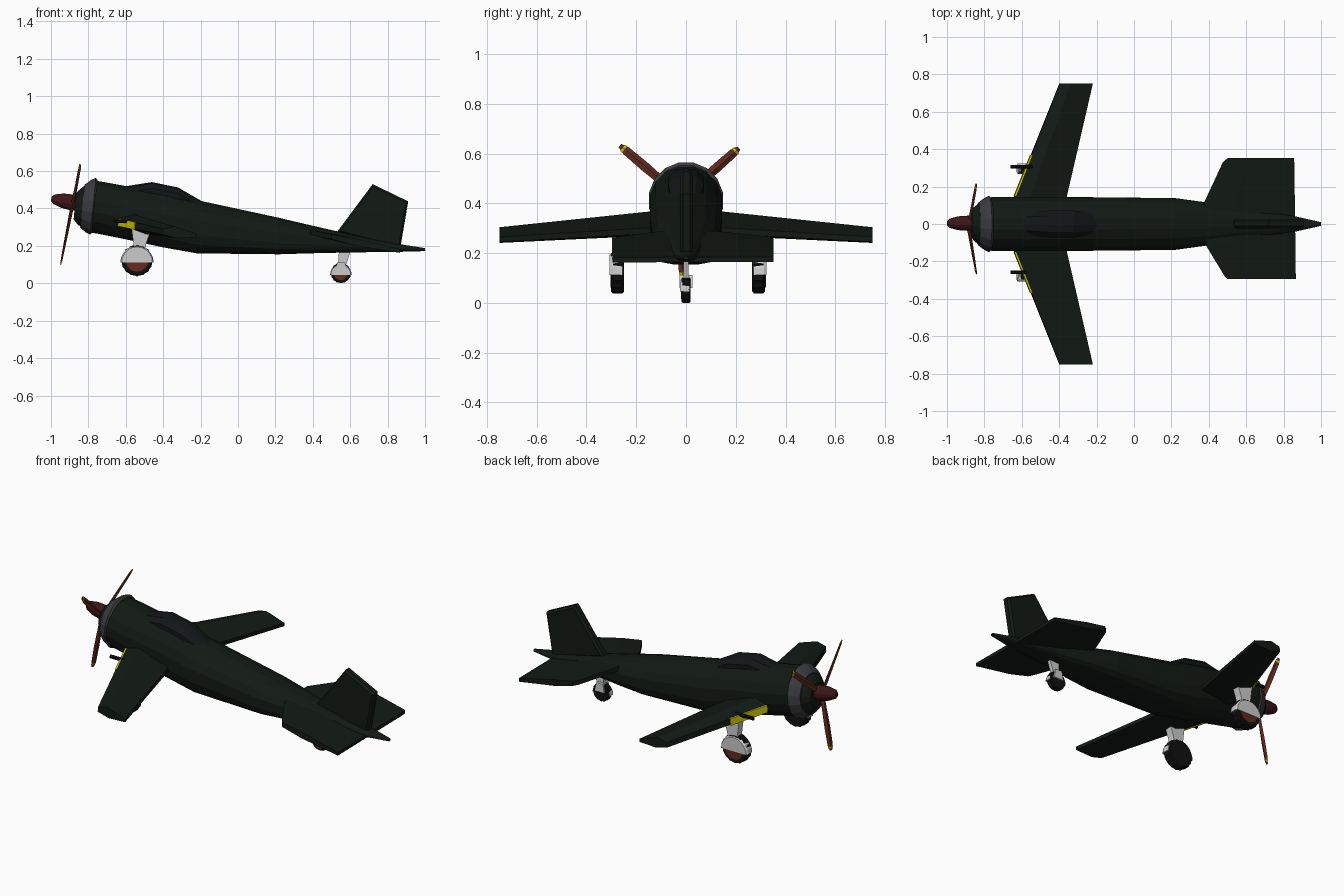
import bpy, bmesh, math
from mathutils import Vector

if "Cube" in bpy.data.objects:
    bpy.data.objects.remove(bpy.data.objects["Cube"])


def mat(name, r, g, b):
    m = bpy.data.materials.new(name)
    m.diffuse_color = (r, g, b, 1)
    m.use_nodes = True
    m.node_tree.nodes["Principled BSDF"].inputs["Base Color"].default_value = m.diffuse_color
    return m


GREEN = mat("dark_green", .006, .010, .007)
GLASS = mat("dark_glass", .006, .008, .008)
RING = mat("ring_grey", .045, .045, .05)
BROWN = mat("brown", .13, .024, .013)
RED = mat("dark_red", .05, .008, .010)
YELLOW = mat("yellow", .65, .60, .0)
BLACK = mat("rubber", .005, .005, .005)


def loft(name, rings, material=None):
    """Skin a list of equal-length point rings and cap both ends."""
    bm = bmesh.new()
    rows = [[bm.verts.new(p) for p in ring] for ring in rings]
    n = len(rows[0])
    for a, b in zip(rows, rows[1:]):
        for i in range(n):
            j = (i + 1) % n
            bm.faces.new((a[i], a[j], b[j], b[i]))
    bm.faces.new(rows[0])
    bm.faces.new(rows[-1][::-1])
    bmesh.ops.recalc_face_normals(bm, faces=bm.faces)
    me = bpy.data.meshes.new(name)
    bm.to_mesh(me)
    bm.free()
    ob = bpy.data.objects.new(name, me)
    bpy.context.collection.objects.link(ob)
    if material:
        me.materials.append(material)
    return ob


def section(x, top, bottom, half, power=1.0, n=16, shear=0.0, y0=0.0):
    """Rounded fuselage ring; power below 1 squares the lower corners."""
    zc, h, ring = (top + bottom) / 2, (top - bottom) / 2, []
    for i in range(n):
        a = 2 * math.pi * (i + .5) / n
        c, s = math.cos(a), math.sin(a)
        p = power if s < 0 else 1
        s2 = math.copysign(abs(s) ** p, s) / math.cos(math.pi / n)
        c2 = math.copysign(abs(c) ** p, c)
        s2 = max(-1, min(1, s2))
        ring.append((x + shear * h * s2, y0 + half * c2, zc + h * s2))
    return ring


# Fuselage
loft("fuselage", [section(*s) for s in [
    (-.79, .545, .272, .143), (-.75, .547, .265, .147), (-.60, .52, .235, .147, .9),
    (-.40, .49, .192, .146, .8), (-.22, .445, .16, .145, .7), (.22, .35, .155, .14, .6),
    (.38, .312, .16, .118, .6), (.60, .262, .165, .08, .7), (.86, .21, .168, .042, .8),
    (1.0, .188, .172, .01)]], GREEN)

# Canopy bump
loft("canopy", [section(x, t, t - .1, w, 1, 10) for x, t, w in [
    (-.60, .519, .06), (-.46, .541, .075), (-.32, .512, .075), (-.19, .437, .06)]], GLASS)

# Cowl ring and engine cone
def disc(x, r):
    return section(x, .412 + r, .412 - r, r, shear=.1)


loft("cowl_ring", [disc(-.832, .115), disc(-.80, .14), disc(-.775, .152), disc(-.765, .14)], RING)
loft("engine_cone", [disc(-.872, .07), disc(-.85, .095), disc(-.82, .118)], GREEN)

# Spinner
loft("spinner", [section(x, z + r, z - r, r, 1, 12, .2, .004) for x, z, r in [
    (-.998, .452, .012), (-.985, .45, .025), (-.94, .442, .038), (-.885, .432, .042),
    (-.85, .425, .035)]], RED)

# Propeller blades with painted tip bands
HUB = Vector((-.885, -.015, .42))
TIPS = [(-.843, -.265, .632), (-.843, .212, .622), (-.948, -.012, .10)]


def blade_part(name, tip, cuts, material):
    d = Vector(tip) - HUB
    u = d.normalized()
    across = u.cross(Vector((1, 0, 0))).normalized()
    across = (across + .25 * u.cross(across)).normalized()
    thick = u.cross(across)
    rings = []
    for t, w, k in cuts:
        c = HUB + d * t
        rings.append([c + across * w, c + thick * k, c - across * w, c - thick * k])
    loft(name, rings, material)


for n, tip in enumerate(TIPS):
    blade_part(f"propeller_blade_{n}", tip, [(0, .012, .01), (.2, .016, .009), (.6, .02, .007),
                                             (.9, .018, .005), (1, .009, .003)], BROWN)
    blade_part(f"blade_band_{n}", tip, [(.93, .0175, .006), (.96, .0155, .005)], YELLOW)


# Wings
def lerp(a, b, t):
    return a + (b - a) * t


ROOT = [(-.66, .315), (-.655, .35), (-.57, .372), (-.37, .305), (-.37, .28), (-.56, .272)]
TIP = [(-.40, .26), (-.397, .29), (-.34, .304), (-.22, .265), (-.22, .245), (-.33, .241)]


def wing_ring(y):
    t = (abs(y) - .1) / .65
    return [(lerp(a[0], b[0], t), y, lerp(a[1], b[1], t)) for a, b in zip(ROOT, TIP)]


for side, label in ((1, "left"), (-1, "right")):
    loft(f"{label}_wing", [wing_ring(side * y) for y in (.1, .42, .75)], GREEN)
    # Yellow leading edge stripe
    rings = []
    for y in (.15, .37):
        bot, top = wing_ring(side * y)[:2]
        rings.append([(bot[0] - .004, bot[1], bot[2] - .005), (top[0] - .004, top[1], top[2] + .002),
                      (top[0] + .02, top[1], top[2]), (bot[0] + .02, bot[1], bot[2])])
    loft(f"{label}_leading_stripe", rings, YELLOW)
    # Gun barrel
    loft(f"{label}_gun", [section(x, .342, .322, .01, 1, 8, 0, .305 if side > 0 else -.257)
                          for x in (-.66, -.54)], BLACK)


# Tailplane, sloping down towards the back
def tail_ring(y, x0, x1):
    def z(x):
        return .292 - .225 * (x - .38)
    xm = lerp(x0, x1, .35)
    return [(x0, y, z(x0) - .004), (xm, y, z(xm) + .003), (x1, y, z(x1)),
            (x1, y, z(x1) - .02), (xm, y, z(xm) - .035), (x0, y, z(x0) - .03)]


loft("tailplane", [tail_ring(*r) for r in [(-.295, .50, .865), (-.28, .485, .865),
     (-.115, .385, .863), (.115, .375, .86), (.33, .475, .857), (.352, .50, .855)]], GREEN)

# Tail fin: horizontal slices of a tapered slab
FIN = [(.53, .275), (.72, .53), (.91, .438), (.868, .19)]
loft("tail_fin", [[(lerp(.74, x, s), y, lerp(.35, z, s)) for x, z in FIN]
                  for y, s in ((-.023, .93), (-.012, 1), (.016, 1), (.028, .93))], GREEN)


# Wheels with tread, hubs, fenders and legs
def circle(x, y, z, r, n=32, bump=1.0):
    return [(x + r * (bump if i % 2 else 1) * math.cos(2 * math.pi * i / n), y,
             z + r * (bump if i % 2 else 1) * math.sin(2 * math.pi * i / n)) for i in range(n)]


def half_disc(x, y, z, r, tilt=0.0, n=10):
    return [(x + r * math.cos(math.pi * i / n + tilt), y, z + r * math.sin(math.pi * i / n + tilt))
            for i in range(n + 1)]


def wheel(name, x, y, z, r, w, out):
    loft(f"{name}_tyre", [circle(x, y - w, z, r * .9), circle(x, y - w * .7, z, r, bump=.95),
                          circle(x, y + w * .7, z, r, bump=.95), circle(x, y + w, z, r * .9)], BLACK)
    loft(f"{name}_hub", [circle(x, y, z, r * .7, 16),
                         circle(x, y + out * (w + .003), z, r * .7, 16)], BROWN)
    loft(f"{name}_fender", [half_disc(x, y - out * w * .8, z - .01, r * 1.02),
                            half_disc(x, y + out * w * .8, z - .01, r * 1.05),
                            half_disc(x, y + out * (w + .006), z - .01, r * .97)])


def leg(name, y, hw, side_profile):
    loft(name, [[(x, y + s, z) for x, z in side_profile] for s in (-hw, hw)])


for label, y, out in (("left", .292, 1), ("right", -.275, -1)):
    wheel(f"{label}_wheel", -.54, y, .122, .085, .026, out)
    leg(f"{label}_gear_leg", y, .022, [(-.57, .30), (-.46, .30), (-.49, .215), (-.50, .16),
                                       (-.555, .16), (-.56, .22)])
wheel("tail_wheel", .55, 0, .055, .055, .018, -1)
leg("tail_gear_leg", 0, .011, [(.54, .18), (.605, .18), (.575, .09), (.535, .09)])
leg("tail_fork", 0, .027, [(.53, .112), (.572, .112), (.585, .06), (.52, .06)])
